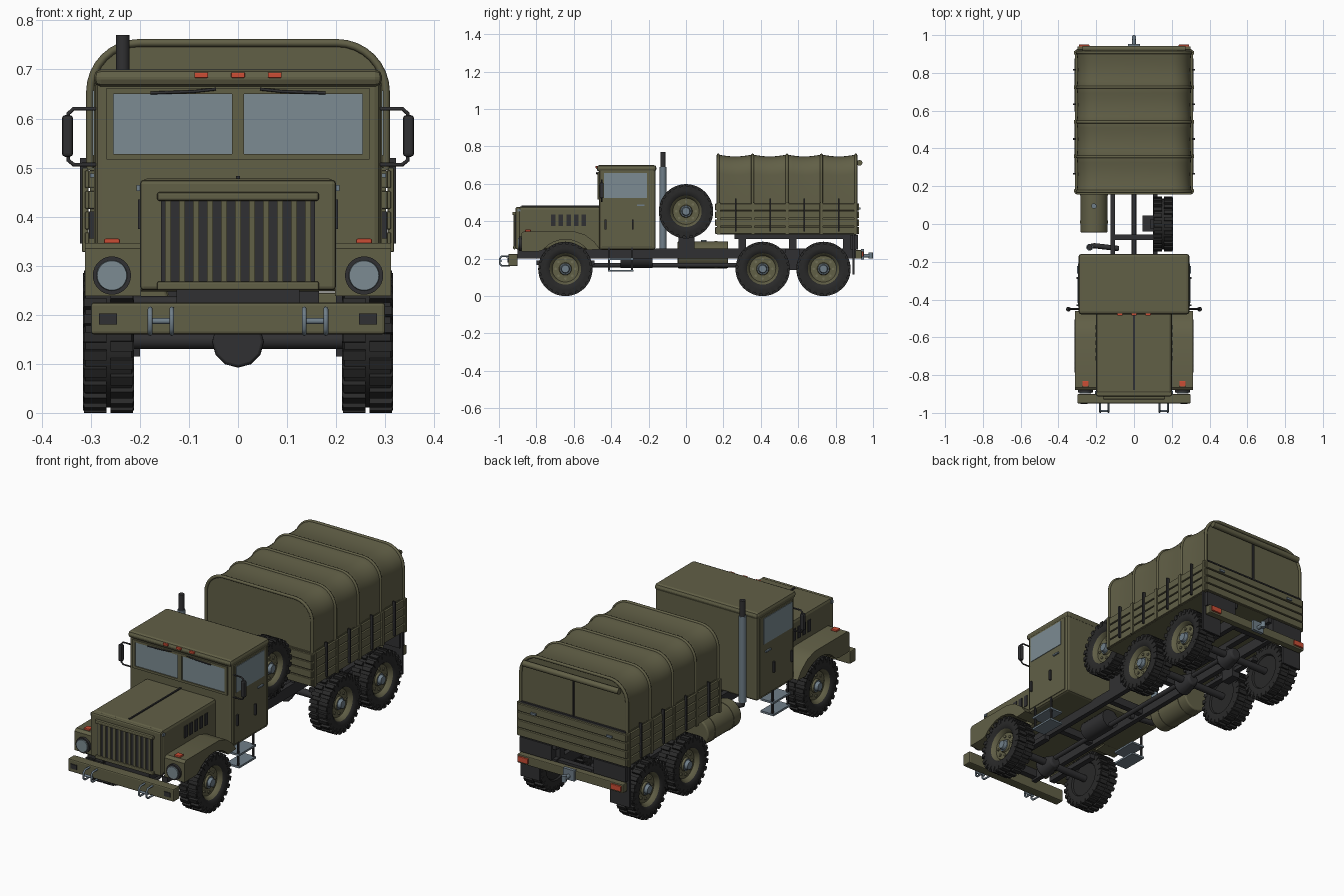
import bpy, bmesh, math
from mathutils import Vector, Matrix

cube = bpy.data.objects.get("Cube")
if cube:
    bpy.data.objects.remove(cube, do_unlink=True)

SIDES = (("left", 1), ("right", -1))


def material(name, *rgb):
    m = bpy.data.materials.new(name)
    m.use_nodes = True
    m.diffuse_color = (*rgb, 1)
    bsdf = next(n for n in m.node_tree.nodes if n.type == 'BSDF_PRINCIPLED')
    bsdf.inputs["Base Color"].default_value = (*rgb, 1)
    bsdf.inputs["Roughness"].default_value = 0.8
    return m


olive = material("olive paint", .12, .115, .062)
pale = material("pale olive", .17, .165, .095)
dark = material("dark frame", .03, .03, .032)
rubber = material("tyre rubber", .022, .022, .022)
glass = material("window glass", .2, .26, .29)
steel = material("blue steel", .16, .21, .25)
red = material("red lamp", .6, .075, .035)


def finish(name, bm, mats, smooth=None, bevel=0):
    bmesh.ops.recalc_face_normals(bm, faces=bm.faces)
    me = bpy.data.meshes.new(name)
    bm.to_mesh(me)
    bm.free()
    for m in mats:
        me.materials.append(m)
    if smooth:
        me.shade_smooth()
        me.set_sharp_from_angle(angle=math.radians(smooth))
    ob = bpy.data.objects.new(name, me)
    bpy.context.scene.collection.objects.link(ob)
    if bevel:
        mod = ob.modifiers.new("edge", 'BEVEL')
        mod.width, mod.segments = bevel, 2
    return ob


def box(name, x, y, z, mat=olive, bevel=0):
    bm = bmesh.new()
    size = Matrix.Diagonal([abs(b - a) for a, b in (x, y, z)] + [1])
    mid = Matrix.Translation([(a + b) / 2 for a, b in (x, y, z)])
    bmesh.ops.create_cube(bm, size=1, matrix=mid @ size)
    return finish(name, bm, [mat], bevel=bevel)


def pair(name, x, y, z, mat=olive, bevel=0):
    for side, s in SIDES:
        box(f"{side}_{name}", (s * x[0], s * x[1]), y, z, mat, bevel)


def rod(name, a, b, r, mat, r2=None, n=20, bevel=0):
    a, b = Vector(a), Vector(b)
    bm = bmesh.new()
    turn = (b - a).to_track_quat('Z', 'Y').to_matrix().to_4x4()
    bmesh.ops.create_cone(bm, cap_ends=True, segments=n, radius1=r, radius2=r if r2 is None else r2,
                          depth=(b - a).length, matrix=Matrix.Translation((a + b) / 2) @ turn)
    return finish(name, bm, [mat], 40, bevel)


def pipe(name, pts, r, mat):
    cu = bpy.data.curves.new(name, 'CURVE')
    cu.dimensions, cu.bevel_depth, cu.bevel_resolution = '3D', r, 2
    cu.use_fill_caps = True
    sp = cu.splines.new('POLY')
    sp.points.add(len(pts) - 1)
    for p, co in zip(sp.points, pts):
        p.co = (*co, 1)
    tmp = bpy.data.objects.new(name, cu)
    me = bpy.data.meshes.new_from_object(tmp)
    bpy.data.objects.remove(tmp)
    me.materials.clear()
    me.materials.append(mat)
    me.shade_smooth()
    me.set_sharp_from_angle(angle=math.radians(50))
    ob = bpy.data.objects.new(name, me)
    bpy.context.scene.collection.objects.link(ob)


def wheel_mesh():
    """Tyre, lugs, dished rim and hub turned about the x axis, outside towards +x."""
    prof = [(-.04, 0), (-.04, .085), (-.048, .09), (-.052, .112), (-.047, .134), (.047, .134), (.052, .112),
            (.048, .09), (.042, .084), (.034, .076), (.02, .07), (.02, .034), (.03, .03), (.03, .024), (.046, .02), (.046, 0)]
    bm, n = bmesh.new(), 40
    rings = [[bm.verts.new((x, r * math.cos(k * math.tau / n), r * math.sin(k * math.tau / n)))
              for k in range(n)] for x, r in prof]
    for i in range(len(prof) - 1):
        for k in range(n):
            f = bm.faces.new((rings[i][k], rings[i][k - 1], rings[i + 1][k - 1], rings[i + 1][k]))
            f.material_index = 0 if i < 8 else 1 if i < 12 else 2
    bmesh.ops.remove_doubles(bm, verts=bm.verts, dist=1e-5)
    count = 24
    for s in (-1, 1):
        for k in range(count):
            spin = Matrix.Rotation((k + s / 4) * math.tau / count, 4, 'X')
            for place, size in (((s * .027, 0, .136), (.045, .02, .018)), ((s * .047, 0, .128), (.01, .018, .024))):
                bmesh.ops.create_cube(bm, size=1, matrix=spin @ Matrix.Translation(place) @ Matrix.Diagonal((*size, 1)))
    for k in range(8):
        spot = Matrix.Rotation(k * math.tau / 8, 4, 'X') @ Matrix.Translation((.022, 0, .052))
        new = bmesh.ops.create_cone(bm, cap_ends=True, segments=8, radius1=.007, radius2=.007, depth=.008,
                                    matrix=spot @ Matrix.Rotation(math.pi / 2, 4, 'Y'))
        for f in {f for v in new["verts"] for f in v.link_faces}:
            f.material_index = 3
    return finish("spare_wheel", bm, [rubber, olive, steel, pale], 35)


# Wheels: one mesh shared by the spare and six road wheels
spare = wheel_mesh()
spare.location = (.154, 0, .453)
for row, y in (("front", -.645), ("middle", .41), ("rear", .735)):
    for side, s in SIDES:
        w = bpy.data.objects.new(f"{row}_{side}_wheel", spare.data)
        w.location = (s * .264, y, .145)
        w.rotation_euler.z = 0 if s > 0 else math.pi
        bpy.context.scene.collection.objects.link(w)
    rod(row + "_axle", (-.23, y, .148), (.23, y, .148), .018, dark)
    rod(row + "_differential", (0, y - .045, .145), (0, y + .045, .145), .055, dark, .03, 12, .008)
pair("front_spring", (.13, .16), (-.8, -.49), (.165, .19), dark)
pair("rear_spring", (.13, .16), (.39, .755), (.17, .19), dark)
pair("spring_mount", (.12, .165), (.53, .61), (.14, .25), dark)
rod("driveshaft", (0, -.6, .165), (0, .7, .165), .012, dark)
rod("gearbox", (0, -.35, .2), (0, -.18, .2), .05, dark, n=12)

# Chassis
pair("chassis_rail", (.1, .125), (-.9, .91), (.2, .255), dark)
pair("bed_sill", (.1, .13), (.26, .91), (.305, .332), dark)
for y in (-.88, -.45, -.07, .25, .57, .88):
    box("cross_member", (-.11, .11), (y - .015, y + .015), (.21, .25), dark)
for y in (.3, .57, .86):
    pair("bed_post", (.1, .125), (y - .02, y + .02), (.25, .31), dark)
box("front_filler", (-.125, .125), (-.9, -.87), (.215, .255), dark)

# Hood and radiator
box("hood", (-.2, .2), (-.9, -.455), (.25, .478), olive, .015)
box("radiator_shell", (-.2, .2), (-.912, -.885), (.25, .475), olive, .008)
box("grille_backing", (-.157, .157), (-.916, -.905), (.265, .435), dark)
for i in range(11):
    x = (i - 5) * .0285
    box("grille_slat", (x - .006, x + .006), (-.921, -.91), (.262, .435), olive)
box("grille_top_bar", (-.165, .165), (-.928, -.91), (.432, .45), olive, .005)
box("grille_bottom_bar", (-.165, .165), (-.924, -.91), (.25, .268), olive, .004)
box("hood_seam", (-.004, .004), (-.88, -.46), (.476, .483), dark)
pair("hood_latch", (.198, .207), (-.9, -.885), (.452, .465), steel)
for i in range(5):
    y = -.71 + i * .041
    pair("hood_vent", (.198, .204), (y - .012, y + .012), (.375, .435), dark)

# Fenders: side profile with a round wheel opening, extruded sideways
prof = [(-.46, .25), (-.49, .29), (-.54, .328), (-.6, .346), (-.865, .346), (-.88, .335), (-.88, .238), (-.79, .238)]
prof += [(-.645 - .157 * math.cos(a), .145 + .157 * math.sin(a)) for a in (math.radians(40 + i * 12.5) for i in range(9))]
for side, s in SIDES:
    bm = bmesh.new()
    face = bm.faces.new([bm.verts.new((s * .198, y, z)) for y, z in prof])
    out = bmesh.ops.extrude_face_region(bm, geom=[face])
    bmesh.ops.translate(bm, vec=(s * .114, 0, 0), verts=[v for v in out["geom"] if isinstance(v, bmesh.types.BMVert)])
    finish(side + "_fender", bm, [olive], 30)
    rod(side + "_headlight_rim", (s * .257, -.87, .28), (s * .257, -.893, .28), .039, dark, n=28)
    rod(side + "_headlight", (s * .257, -.88, .28), (s * .257, -.898, .28), .034, glass, .03, 28)
    # Mirrors
    pipe(side + "_mirror_arm", [(s * x, -.45, z) for x, z in ((.285, .62), (.335, .62), (.346, .61), (.346, .515),
                                                             (.335, .506), (.285, .506))], .004, dark)
    box(side + "_mirror", (s * .336, s * .359), (-.462, -.44), (.522, .607), dark, .007)
    # Tow shackles
    for x in (.135, .179):
        pipe(side + "_shackle", [(s * x, y, z) for y, z in ((-.94, .212), (-.985, .212), (-.996, .2), (-.996, .172),
                                                          (-.985, .162), (-.94, .162))], .005, steel)
    rod(side + "_shackle_pin", (s * .13, -.99, .187), (s * .184, -.99, .187), .006, steel)
    pipe(side + "_wiper", [(s * .045, -.477, .66), (s * .09, -.477, .655), (s * .178, -.477, .652)], .003, dark)
pair("fender_lamp", (.241, .273), (-.86, -.83), (.344, .355), red, .003)
box("front_bumper", (-.3, .3), (-.95, -.9), (.16, .225), olive, .006)
pair("bumper_step", (.247, .283), (-.954, -.948), (.18, .203), dark)

# Cab
box("cab", (-.29, .29), (-.464, -.163), (.247, .685), olive, .012)
box("cab_roof", (-.294, .294), (-.478, -.158), (.665, .7), olive, .015)
pair("windshield", (.01, .256), (-.468, -.46), (.528, .655), glass)
pair("windshield_post", (.254, .268), (-.473, -.46), (.52, .662))
box("windshield_divider", (-.012, .012), (-.474, -.46), (.52, .662))
for z in (.522, .656):
    box("windshield_rail", (-.268, .268), (-.473, -.46), (z - .006, z + .006))
for x in (-.075, 0, .075):
    box("roof_lamp", (x - .014, x + .014), (-.484, -.47), (.683, .694), red, .002)
pair("door", (.288, .294), (-.45, -.182), (.262, .667), olive, .002)
pair("door_window", (.29, .297), (-.438, -.208), (.525, .657), glass)
pair("door_handle", (.292, .302), (-.262, -.222), (.48, .488), steel)
for y in (-.43, -.285):
    pair("grab_handle", (.292, .304), (y - .005, y + .005), (.355, .41), dark)

# Cab steps
for z in (.135, .197):
    pair("step_tread", (.225, .3), (-.418, -.282), (z - .005, z + .005), steel)
for y in (-.412, -.288):
    pair("step_hanger", (.285, .293), (y - .005, y + .005), (.132, .26), dark)

# Exhaust, fuel tank and spare carrier
rod("exhaust_stack", (-.235, -.123, .25), (-.235, -.123, .69), .018, steel)
rod("exhaust_tip", (-.235, -.123, .68), (-.235, -.123, .77), .014, dark)
pipe("exhaust_pipe", [(-.235, -.123, .27), (-.235, -.12, .235), (-.21, -.115, .225), (-.08, -.13, .225)], .014, dark)
rod("fuel_tank", (-.212, -.045, .22), (-.212, .225, .22), .072, olive, n=28, bevel=.006)
for y in (.01, .16):
    rod("tank_strap", (-.212, y - .008, .22), (-.212, y + .008, .22), .074, olive, n=28)
rod("tank_cap", (-.212, .095, .285), (-.212, .095, .3), .014, steel)
box("spare_carrier", (.045, .125), (-.04, .045), (.25, .325), dark)
box("spare_bracket", (.085, .12), (-.025, .025), (.3, .48), dark)

# Cargo bed with planks and stakes
box("cargo_bed", (-.302, .302), (.165, .915), (.33, .5))
for i in range(4):
    z = .332 + i * .042
    pair("side_plank", (.3, .312), (.16, .92), (z, z + .036), olive, .003)
    box("tailgate_plank", (-.305, .305), (.91, .926), (z, z + .036), olive, .003)
    box("headboard_plank", (-.305, .305), (.156, .17), (z, z + .036), olive, .003)
for i in range(5):
    y = .175 + i * .183
    pair("stake", (.305, .318), (y - .009, y + .009), (.328, .5), olive, .002)
for i in range(4):
    y = .267 + i * .183
    pair("rope_cleat", (.308, .322), (y - .004, y + .004), (.345, .52), dark)
pair("tailgate_latch", (.2, .23), (.922, .934), (.462, .472), steel)


# Canvas cover: arch section lofted along the bed, sagging between the hoops
def arch(y, inset):
    half, top, r = .304 - inset * .4, .76 - inset, .1
    pts = [(half, .495)] + [(half - r + r * math.cos(a), top - r + r * math.sin(a))
                            for a in (i * math.pi / 16 for i in range(9))]
    return [(x, y, z) for x, z in pts] + [(-x, y, z) for x, z in reversed(pts)]


bm, start, bay, steps = bmesh.new(), .172, .184, 6
loops = [[bm.verts.new(p) for p in arch(start + j * bay / steps, .004 + .01 * math.sin(math.pi * (j % steps) / steps))]
         for j in range(4 * steps + 1)]
for a, b in zip(loops, loops[1:]):
    for k in range(len(a)):
        bm.faces.new((a[k - 1], a[k], b[k], b[k - 1]))
bm.faces.new(loops[0])
bm.faces.new(loops[-1])
finish("canvas_cover", bm, [olive], 30)
for i in range(5):
    pipe("canvas_hoop", arch(start + i * bay, .006), .008, olive)
rod("rolled_flap", (-.272, .928, .712), (.272, .928, .712), .015, olive)
box("flap_strap", (-.004, .004), (.905, .916), (.505, .71), dark)
box("canvas_hem", (-.3, .3), (.905, .918), (.5, .507), dark)

# Rear end
pair("mudflap", (.2, .31), (.89, .9), (.115, .33), dark)
pair("flap_bracket", (.12, .3), (.88, .92), (.25, .325), dark)
box("rear_bumper", (-.3, .3), (.905, .94), (.2, .245), olive, .004)
pair("tail_lamp", (.235, .292), (.935, .949), (.21, .237), red, .002)
box("hitch_plate", (-.032, .032), (.935, .952), (.195, .25), steel)
rod("hitch_bar", (0, .945, .215), (0, .985, .215), .01, steel)
rod("hitch_ring", (0, .988, .2), (0, .988, .232), .012, steel)
